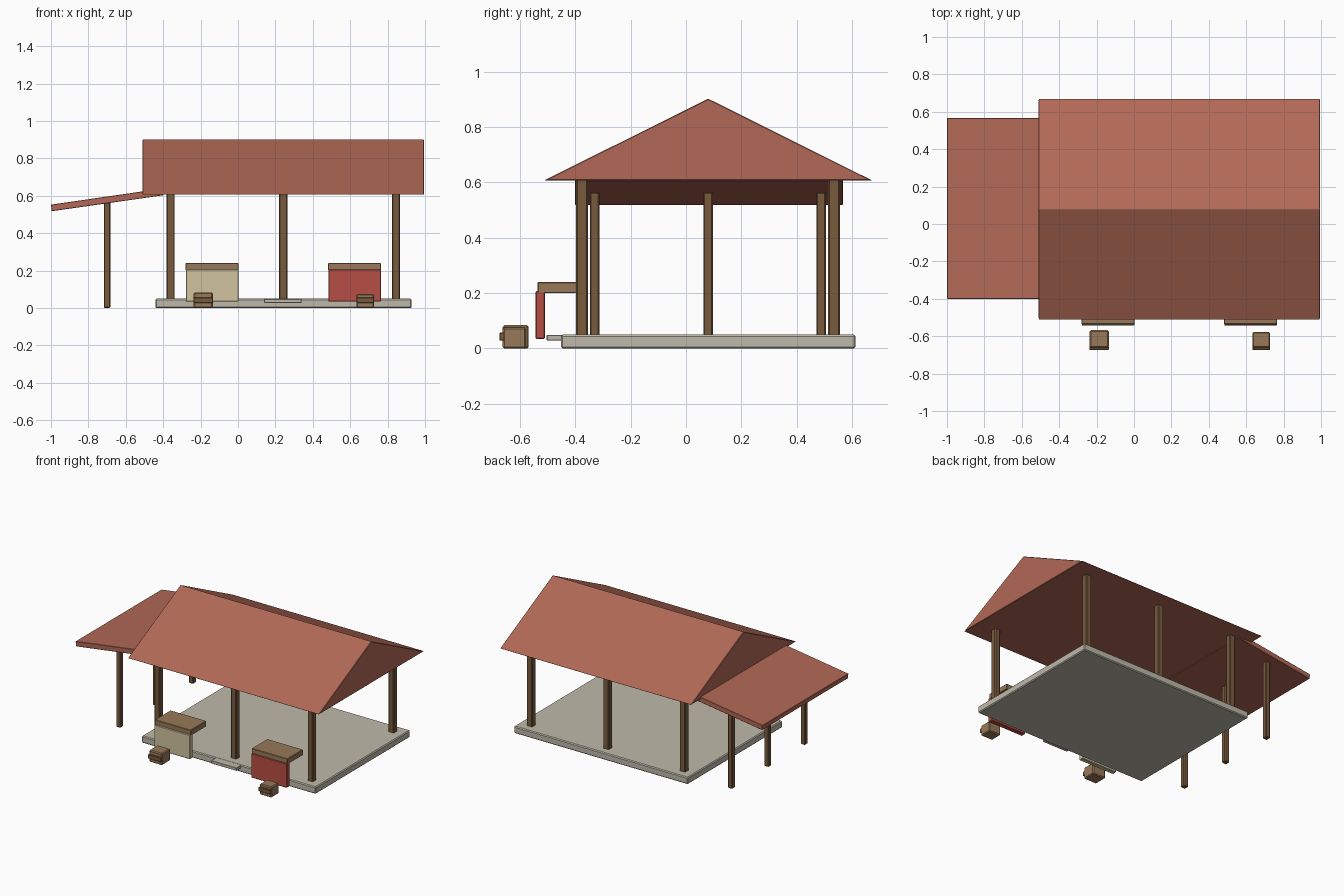
import bpy, bmesh, math

if "Cube" in bpy.data.objects:
    bpy.data.objects.remove(bpy.data.objects["Cube"])


def material(name, rgb):
    m = bpy.data.materials.new(name)
    # display colour to linear
    m.diffuse_color = [c ** 2.2 for c in rgb] + [1]
    m.use_nodes = True
    m.node_tree.nodes["Principled BSDF"].inputs["Base Color"].default_value = m.diffuse_color
    return m


TILE = material("roof_tile", (0.69, 0.41, 0.34))
WOOD = material("dark_wood", (0.47, 0.36, 0.25))
PLANK = material("plank_wood", (0.59, 0.47, 0.35))
STONE = material("pale_stone", (0.74, 0.72, 0.66))
CREAM = material("cream_panel", (0.82, 0.76, 0.62))
RED = material("red_panel", (0.71, 0.31, 0.27))


def finish(name, bm, mat, bevel):
    bmesh.ops.recalc_face_normals(bm, faces=bm.faces[:])
    if bevel:
        bmesh.ops.bevel(bm, geom=bm.edges[:], offset=bevel, segments=1, affect='EDGES', profile=0.5)
    me = bpy.data.meshes.new(name)
    bm.to_mesh(me)
    bm.free()
    me.materials.append(mat)
    ob = bpy.data.objects.new(name, me)
    bpy.context.collection.objects.link(ob)
    return ob


def prism(name, points, vec, mat, bevel=0.0):
    """Extrude a closed outline along a vector."""
    bm = bmesh.new()
    face = bm.faces.new([bm.verts.new(p) for p in points])
    out = bmesh.ops.extrude_face_region(bm, geom=[face])
    moved = [g for g in out["geom"] if isinstance(g, bmesh.types.BMVert)]
    bmesh.ops.translate(bm, verts=moved, vec=vec)
    return finish(name, bm, mat, bevel)


def box(name, x0, x1, y0, y1, z0, z1, mat, bevel=0.003):
    outline = [(x0, y0, z0), (x1, y0, z0), (x1, y1, z0), (x0, y1, z0)]
    return prism(name, outline, (0, 0, z1 - z0), mat, bevel)


def post(name, x, y, w, z0, z1):
    return box(name, x - w / 2, x + w / 2, y - w / 2, y + w / 2, z0, z1, WOOD, 0.005)


# Floor slab and entrance step
box("floor_slab", -0.442, 0.928, -0.452, 0.612, 0, 0.05, STONE, 0.006)
box("entrance_step", 0.14, 0.34, -0.503, -0.44, 0.028, 0.049, STONE, 0.002)

# Gabled main roof
prism("main_roof", [(-0.51, -0.512, 0.607), (-0.51, 0.672, 0.607), (-0.51, 0.08, 0.902)],
      (1.505, 0, 0), TILE, 0.003)

# Sloping side roof, its inner edge tucked into the main roof
prism("side_roof", [(-0.996, -0.40, 0.518), (-0.40, -0.40, 0.603),
                    (-0.405, -0.40, 0.639), (-1.0, -0.40, 0.553)], (0, 0.967, 0), TILE, 0.002)

# Main posts
for i, x in enumerate((-0.36, 0.242, 0.845)):
    for side, y in (("front", -0.375), ("back", 0.535)):
        post(f"{side}_post_{i + 1}", x, y, 0.043, 0.01, 0.612)

# Side roof posts
for i, y in enumerate((-0.33, 0.08, 0.488)):
    post(f"side_post_{i + 1}", -0.70, y, 0.035, 0, 0.565)

# Counters, each a thin front panel with a top board
for side, x0, x1, mat in (("left", -0.28, 0.003, CREAM), ("right", 0.482, 0.765, RED)):
    box(f"{side}_counter_panel", x0 + 0.001, x1 - 0.001, -0.543, -0.510, 0.035, 0.207, mat)
    box(f"{side}_counter_top", x0, x1, -0.536, -0.36, 0.2, 0.24, PLANK)

# Stools with a front rail
for side, x, w, y1, h in (("left", -0.186, 0.102, -0.568, 0.084), ("right", 0.68, 0.093, -0.578, 0.076)):
    box(f"{side}_stool", x - w / 2, x + w / 2, -0.662, y1, 0, h, PLANK, 0.006)
    box(f"{side}_stool_rail", x - w / 2, x + w / 2, -0.674, -0.655, 0.028, 0.057, WOOD, 0.002)
